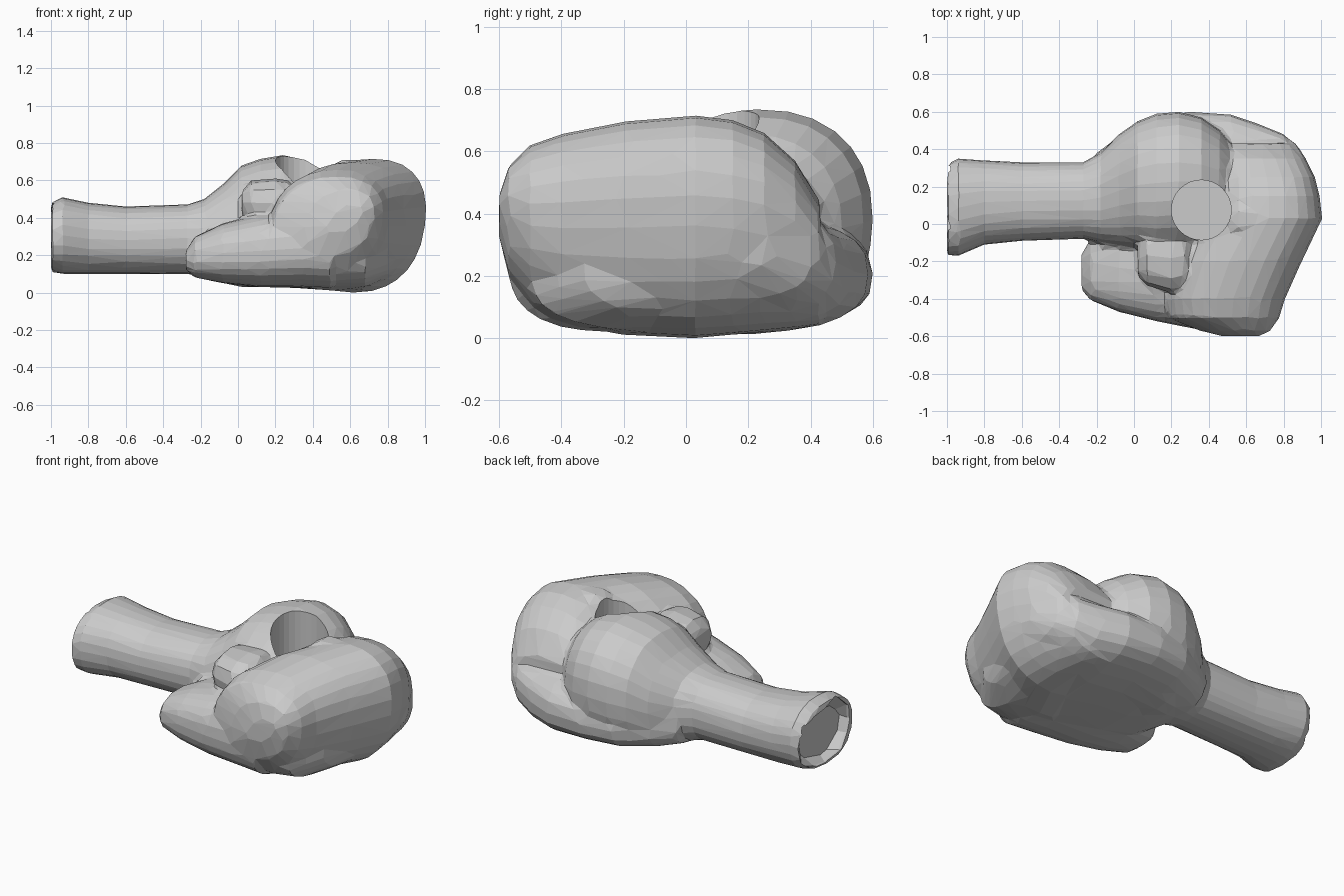
import bpy, bmesh, math, random

random.seed(4)


def loft(bm, axis, sections, n=28, power=2.5, skew=0):
    # sections: position along axis, low/high of the other horizontal axis, z low/high
    rings = []
    for p, a0, a1, z0, z1 in sections:
        ring = []
        for i in range(n):
            t = 2 * math.pi * i / n
            c, s = math.cos(t), math.sin(t)
            k = math.copysign(abs(s) ** (2 / power), s)
            a = (a0 + a1) / 2 + (a1 - a0) / 2 * math.copysign(abs(c) ** (2 / power), c) + skew * k
            z = (z0 + z1) / 2 + (z1 - z0) / 2 * k
            ring.append(bm.verts.new((p, a, z) if axis == 'x' else (a, p, z)))
        rings.append(ring)
    faces = [bm.faces.new(rings[0]), bm.faces.new(rings[-1][::-1])]
    for r, q in zip(rings, rings[1:]):
        for i in range(n):
            j = (i + 1) % n
            faces.append(bm.faces.new((r[i], q[i], q[j], r[j])))
    bmesh.ops.recalc_face_normals(bm, faces=faces)


def make(name, bm):
    me = bpy.data.meshes.new(name)
    bm.to_mesh(me)
    bm.free()
    ob = bpy.data.objects.new(name, me)
    bpy.context.collection.objects.link(ob)
    return ob


bm = bmesh.new()
# Forearm with flared cuff
loft(bm, 'x', [(-1.0, -.17, .32, .11, .48), (-.94, -.17, .35, .10, .51),
               (-.8, -.11, .34, .10, .48), (-.6, -.09, .33, .10, .46),
               (-.3, -.08, .33, .10, .47), (0, -.06, .35, .09, .5)], power=2.3)
# Palm and thumb base
loft(bm, 'x', [(-.27, -.08, .33, .1, .47), (-.18, -.1, .38, .08, .50),
               (-.08, -.12, .48, .05, .58), (.02, -.13, .55, .03, .68),
               (.12, -.15, .59, .03, .715), (.24, -.14, .6, .03, .735),
               (.36, -.12, .57, .03, .71), (.46, -.08, .5, .05, .65),
               (.58, 0, .36, .1, .52)], power=2.3)
# Curled fingers, leaning outwards at the top
loft(bm, 'y', [(-.6, .49, .65, .32, .46), (-.57, .36, .72, .2, .55),
               (-.5, .18, .77, .1, .62), (-.4, .16, .80, .05, .655),
               (-.2, .22, .89, .01, .695), (.03, .34, 1.0, 0, .715),
               (.15, .36, .985, .01, .70), (.25, .36, .96, .02, .66),
               (.35, .36, .91, .03, .57), (.43, .3, .86, .04, .44)], power=2.35, skew=.05)
# Heel of the hand: one broad band closing the underside
loft(bm, 'x', [(-.2, -.1, .38, .09, .36), (-.08, -.38, .47, .05, .36),
               (.1, -.47, .57, .03, .37), (.3, -.51, .6, .025, .38),
               (.52, -.53, .585, .01, .40), (.68, -.5, .53, .02, .41),
               (.8, -.33, .48, .07, .42), (.88, -.1, .41, .13, .43),
               (.95, 0, .27, .22, .43)], power=2.8)
# Fingertips tucked under
loft(bm, 'x', [(-.28, -.35, -.16, .12, .22), (-.23, -.41, -.08, .08, .30),
               (-.08, -.47, 0, .05, .37), (.12, -.52, .05, .03, .42),
               (.35, -.565, .1, .03, .45), (.5, -.57, .1, .02, .45)], power=2.5)
# Thumb tip
loft(bm, 'x', [(.02, -.28, -.1, .42, .54), (.07, -.33, 0, .36, .6),
               (.2, -.37, 0, .34, .61), (.27, -.35, 0, .36, .6), (.31, -.28, -.05, .42, .55)], n=12)
# Knuckle bump beside the socket
loft(bm, 'x', [(.5, -.05, .08, .6, .68), (.56, -.08, .13, .55, .715),
               (.64, -.06, .11, .55, .715), (.68, -.02, .06, .6, .68)], n=10)
fist = make('fist_and_forearm', bm)
rm = fist.modifiers.new('fuse', 'REMESH')
rm.mode = 'VOXEL'
rm.voxel_size = .018
dec = fist.modifiers.new('facets', 'DECIMATE')
dec.ratio = .032

# Grip socket cutter
bm = bmesh.new()
loft(bm, 'x', [(.25, -.16, .16, -.16, .16), (.9, -.16, .16, -.16, .16)], n=32, power=2)
for v in bm.verts:
    x, y, z = v.co
    v.co = (.36 + y, .075 + z, x)
bmesh.ops.recalc_face_normals(bm, faces=bm.faces)
socket = make('socket_cutter', bm)

# Ragged shallow hollow in the cuff
bm = bmesh.new()
loft(bm, 'x', [(-1.1, -.16, .32, .12, .48), (-.985, -.15, .32, .13, .48),
               (-.94, -.11, .29, .16, .44)], n=12, power=2.3)
for v in bm.verts:
    v.co += v.normal * 0
    v.co.y += random.uniform(-.03, .03)
    v.co.z += random.uniform(-.03, .03)
cuff = make('cuff_cutter', bm)

for c in (socket, cuff):
    c.hide_render = True
    c.hide_set(True)
    b = fist.modifiers.new(c.name, 'BOOLEAN')
    b.operation = 'DIFFERENCE'
    b.solver = 'EXACT'
    b.object = c
for p in fist.data.polygons:
    p.use_smooth = False
